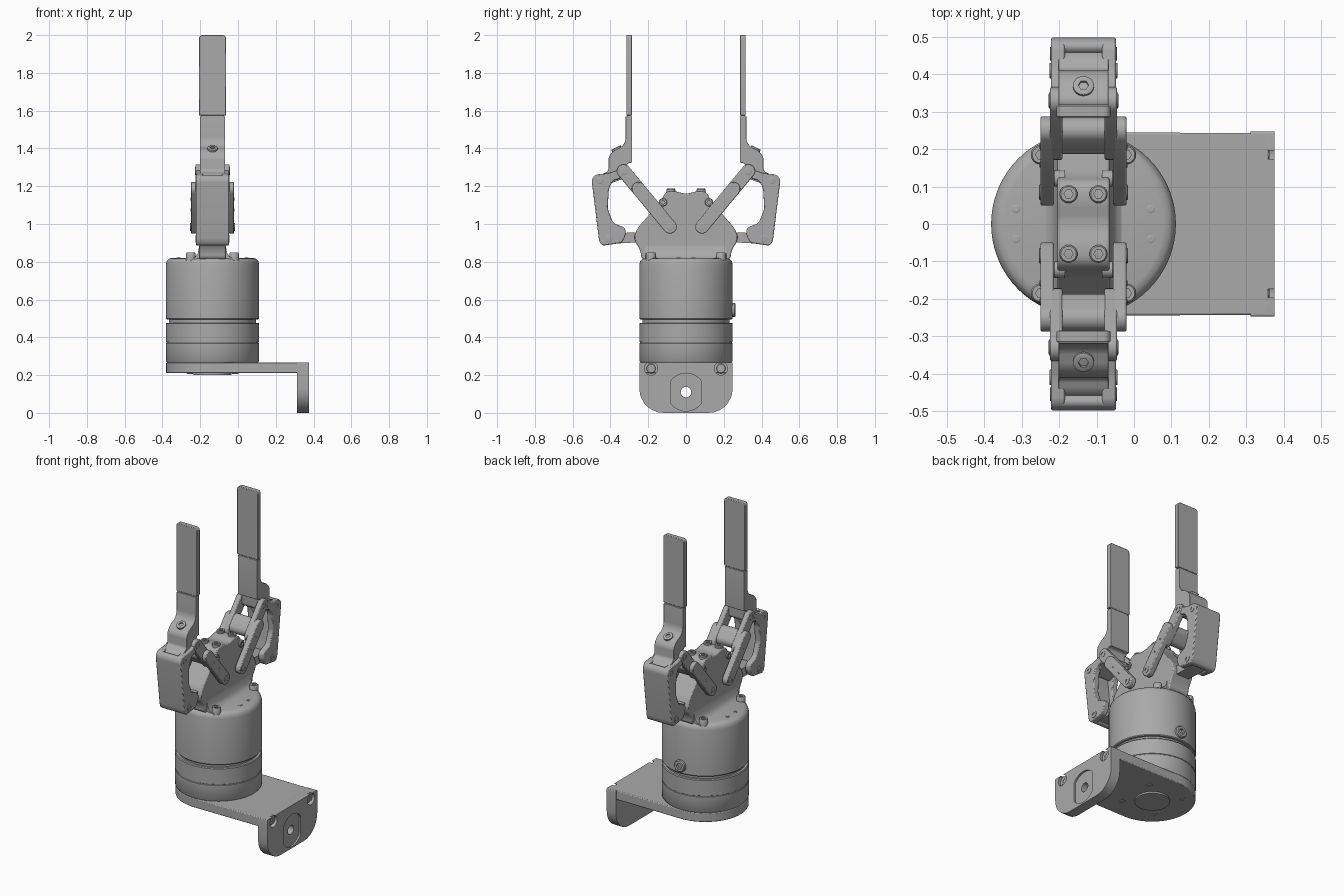
import bpy, bmesh, math
from mathutils import Vector, Matrix
from mathutils.geometry import interpolate_bezier

cube = bpy.data.objects.get("Cube")
if cube:
    bpy.data.objects.remove(cube, do_unlink=True)

CX = -0.135      # centre line of body and fingers

metal = bpy.data.materials.new("machined grey")
metal.use_nodes = True
GREY = (0.4, 0.4, 0.4, 1)
metal.diffuse_color = GREY
metal.node_tree.nodes["Principled BSDF"].inputs["Base Color"].default_value = GREY


def rounded(points, radius):
    """Round polygon corners; a third item on a point overrides the radius."""
    out, n = [], len(points)
    for i, p in enumerate(points):
        r = p[2] if len(p) > 2 else radius
        c = Vector(p[:2])
        a = Vector(points[i - 1][:2]) - c
        b = Vector(points[(i + 1) % n][:2]) - c
        r = min(r, a.length * 0.48, b.length * 0.48)
        if r < 0.001:
            out.append(c)
            continue
        a, b = c + a.normalized() * r, c + b.normalized() * r
        curve = interpolate_bezier(a.to_3d(), a.lerp(c, 0.55).to_3d(),
                                   b.lerp(c, 0.55).to_3d(), b.to_3d(), 8)
        out += [v.to_2d() for v in curve]
    return out


def arc(cx, cy, r, start, end, n=16):
    return [(cx + r * math.cos(math.radians(start + (end - start) * i / n)),
             cy + r * math.sin(math.radians(start + (end - start) * i / n)))
            for i in range(n + 1)]


def finish(name, bm, bevel=0.0, cuts=()):
    bmesh.ops.recalc_face_normals(bm, faces=bm.faces)
    mesh = bpy.data.meshes.new(name)
    bm.to_mesh(mesh)
    bm.free()
    mesh.materials.append(metal)
    ob = bpy.data.objects.new(name, mesh)
    bpy.context.collection.objects.link(ob)
    bpy.ops.object.select_all(action='DESELECT')
    ob.select_set(True)
    bpy.context.view_layer.objects.active = ob
    for cutter in cuts:
        m = ob.modifiers.new("cut", 'BOOLEAN')
        m.operation, m.object, m.solver = 'DIFFERENCE', cutter, 'EXACT'
        bpy.ops.object.modifier_apply(modifier=m.name)
        bpy.data.objects.remove(cutter, do_unlink=True)
    if bevel:
        m = ob.modifiers.new("edge", 'BEVEL')
        m.width, m.segments, m.limit_method = bevel, 2, 'ANGLE'
        m.angle_limit = math.radians(40)
    bpy.ops.object.shade_smooth_by_angle(angle=math.radians(35))
    return ob


def prism(name, points, axis, lo, hi, bevel=0.0, cuts=()):
    """Extrude a flat outline along one axis."""
    bm = bmesh.new()
    place = {'x': lambda p, d: (d, p[0], p[1]),
             'y': lambda p, d: (p[0], d, p[1]),
             'z': lambda p, d: (p[0], p[1], d)}[axis]
    face = bm.faces.new([bm.verts.new(place(p, lo)) for p in points])
    grown = bmesh.ops.extrude_face_region(bm, geom=[face])
    shift = Vector(place((0, 0), hi - lo))
    bmesh.ops.translate(bm, vec=shift, verts=[v for v in grown["geom"]
                                              if isinstance(v, bmesh.types.BMVert)])
    return finish(name, bm, bevel, cuts)


def lathe(name, profile, n, loc, direction=(0, 0, 1)):
    """Spin (radius, height[, hex]) points about an axis."""
    bm = bmesh.new()
    rings = []
    for r, z, *hexed in profile:
        ring = []
        for i in range(n):
            a = math.tau * i / n
            k = math.cos(math.pi / 6) / math.cos(a % (math.pi / 3) - math.pi / 6) if hexed else 1
            ring.append(bm.verts.new((r * k * math.cos(a), r * k * math.sin(a), z)))
        rings.append(ring)
    for a, b in zip(rings, rings[1:]):
        for i in range(n):
            bm.faces.new((a[i], a[(i + 1) % n], b[(i + 1) % n], b[i]))
    bm.faces.new(rings[0])
    bm.faces.new(rings[-1])
    turn = Vector(direction).to_track_quat('Z', 'Y').to_matrix().to_4x4()
    bmesh.ops.transform(bm, matrix=Matrix.Translation(loc) @ turn, verts=bm.verts)
    return finish(name, bm)


def screw(name, loc, direction, r=0.025, h=0.012):
    lathe(name, [(r, -0.02), (r, h * 0.7), (r * 0.85, h), (r * 0.5, h, 1), (r * 0.5, 0, 1)],
          24, loc, direction)


def capsule(a, b, r):
    t = math.degrees(math.atan2(b[1] - a[1], b[0] - a[0]))
    return arc(*a, r, t + 90, t + 270, 12) + arc(*b, r, t - 90, t + 90, 12)


# mounting bracket: plate and flange
prism("base_plate", [(0.36, -0.243), (0.36, 0.243)] + arc(CX, 0, 0.245, 90, 270, 32),
      'z', 0.21, 0.268, 0.005)
lathe("base_boss", [(0.1, 0.2), (0.1, 0.22)], 40, (CX, 0, 0))
for i in range(4):
    a = math.radians(45 + 90 * i)
    screw("base_screw", (CX + 0.17 * math.cos(a), 0.17 * math.sin(a), 0.211), (0, 0, -1), 0.018, 0.004)
pocket = [(max(-0.083, min(0.083, y)), z) for y, z in arc(0, 0.11, 0.1, 0, 352.5, 47)]
cutters = [prism("pocket_cutter", pocket, 'x', 0.365, 0.4),
           lathe("hole_cutter", [(0.028, 0.25), (0.028, 0.45)], 24, (0, 0, 0.11), (1, 0, 0))]
cutters += [lathe("bore_cutter", [(0.035, 0.345), (0.035, 0.4)], 24, (0, s * 0.185, 0.235), (1, 0, 0))
            for s in (-1, 1)]
for c in cutters:
    c.hide_render = True
prism("bracket_flange", rounded([(-0.247, 0.268, 0.005), (-0.247, 0, 0.2),
                                 (0.247, 0, 0.2), (0.247, 0.268, 0.005)], 0.01),
      'x', 0.312, 0.376, 0.0, cutters)
for s in (-1, 1):
    screw("flange_screw", (0.35, s * 0.185, 0.235), (1, 0, 0), 0.026)

# round motor body with seam and groove
lathe("motor_body", [(0.24, 0.265), (0.247, 0.275), (0.247, 0.368), (0.244, 0.37), (0.244, 0.374),
                     (0.247, 0.376), (0.247, 0.472), (0.243, 0.477), (0.23, 0.477), (0.23, 0.495),
                     (0.243, 0.495), (0.247, 0.5), (0.247, 0.785), (0.242, 0.805),
                     (0.23, 0.817), (0.212, 0.821)], 72, (CX, 0, 0))
screw("side_screw", (CX, 0.245, 0.545), (0, 1, 0), 0.037, 0.018)
for sx in (-1, 1):
    for sy in (-1, 1):
        screw("rim_screw", (CX + sx * 0.115, sy * 0.185, 0.828), (0, 0, 1), 0.026, 0.02)
        screw("top_pin", (CX + sx * 0.18, sy * 0.04, 0.82), (0, 0, 1), 0.011, 0.003)

# gripper head with flared foot
half = [(0, 1.158), (0.065, 1.176), (0.112, 1.168), (0.128, 1.125), (0.26, 0.975),
        (0.278, 0.92), (0.24, 0.86), (0.236, 0.81)]
outline = half + [(-y, z) for y, z in reversed(half[1:])]
prism("gripper_head", rounded(outline, 0.025), 'x', CX - 0.07, CX + 0.07, 0.006)
foot = [(0.115, 0.815), (0.092, 0.825), (0.078, 0.845), (0.07, 0.885)]
prism("head_foot", [(CX + x, z) for x, z in foot] + [(CX - x, z) for x, z in reversed(foot)],
      'y', -0.215, 0.215)
for sx in (-1, 1):
    for sy in (-1, 1):
        screw("head_screw", (CX + sx * 0.04, sy * 0.08, 1.172), (0, 0, 1), 0.024, 0.015)
        screw("head_pin", (CX + sx * 0.07, sy * 0.122, 1.115), (sx, 0, 0), 0.022, 0.01)

# two mirrored fingers
KNUCKLE = [(0.5, 1.235), (0.46, 0.91), (0.445, 0.885), (0.34, 0.9), (0.318, 0.945), (0.322, 0.98),
           (0.385, 1.005), (0.415, 1.08), (0.408, 1.19), (0.385, 1.232), (0.345, 1.24),
           (0.345, 1.29), (0.41, 1.268), (0.48, 1.262)]
WALL = [(0.5, 1.235), (0.46, 0.91), (0.445, 0.885), (0.41, 0.89), (0.43, 1.0), (0.455, 1.25), (0.48, 1.262)]
TIP = [(0.44, 1.2), (0.47, 1.23), (0.45, 1.262), (0.41, 1.28), (0.41, 1.355), (0.385, 1.388),
       (0.335, 1.412), (0.319, 1.445), (0.319, 1.57, 0.002), (0.285, 1.57, 0.002),
       (0.285, 1.325, 0.002), (0.312, 1.322), (0.312, 1.25), (0.345, 1.235)]
LOW, HIGH = Vector((0.085, 0.985)), Vector((0.33, 1.28))
MID, BAR = LOW.lerp(HIGH, 0.5), LOW.lerp(HIGH, 0.68)

for s in (-1, 1):
    def flip(points):
        return [(s * p[0], *p[1:]) for p in points]

    prism("finger_outer_wall", rounded(flip(WALL), 0.015), 'x', CX - 0.085, CX + 0.085, 0.006)
    prism("finger_tip_arm", rounded(flip(TIP), 0.015), 'x', CX - 0.067, CX + 0.067, 0.004)
    prism("finger_hinge_lug", capsule((s * 0.25, 0.93), (s * 0.405, 0.922), 0.027),
          'x', CX - 0.045, CX + 0.045)
    pad = [(CX - 0.072, 1.575, 0.004), (CX + 0.072, 1.575, 0.004), (CX + 0.072, 2), (CX - 0.072, 2)]
    prism("finger_pad", rounded(pad, 0.018), 'y', s * 0.286, s * 0.316, 0.003)
    prism("pad_joint", [(CX + x, z) for x, z in ((-0.06, 1.56), (0.06, 1.56), (0.06, 1.58), (-0.06, 1.58))],
          'y', s * 0.289, s * 0.313)
    screw("tip_screw", (CX, s * 0.368, 1.398), (0, s * 0.45, 0.9), 0.028, 0.008)
    prism("link_crossbar", capsule(*flip([MID.lerp(BAR, 0.3), BAR]), 0.034),
          'x', CX - 0.113, CX + 0.113, 0.006)
    for side in (-1, 1):
        def plate(name, points, near, far):
            prism(name, points, 'x', CX + side * near, CX + side * far, 0.005)

        plate("finger_side_plate", rounded(flip(KNUCKLE), 0.015), 0.05, 0.087)
        plate("lower_link", capsule(*flip([LOW, BAR]), 0.036), 0.079, 0.115)
        plate("upper_link", capsule(*flip([MID, HIGH]), 0.036), 0.056, 0.09)
        # pivots
        for name, y, z, x, r in (("link_pivot", *LOW, 0.115, 0.021), ("tip_pivot", *HIGH, 0.089, 0.021),
                                 ("base_pivot", 0.41, 0.922, 0.087, 0.021),
                                 ("base_spacer", 0.355, 0.955, 0.083, 0.017),
                                 ("outer_pivot", 0.455, 1.23, 0.086, 0.018)):
            screw(name, (CX + side * x, s * y, z), (side, 0, 0), r, 0.004)
        for t in (0.3, 0.5):
            y, z = LOW.lerp(HIGH, t)
            screw("link_pin", (CX + side * 0.115, s * y, z), (side, 0, 0), 0.008, 0.002)
